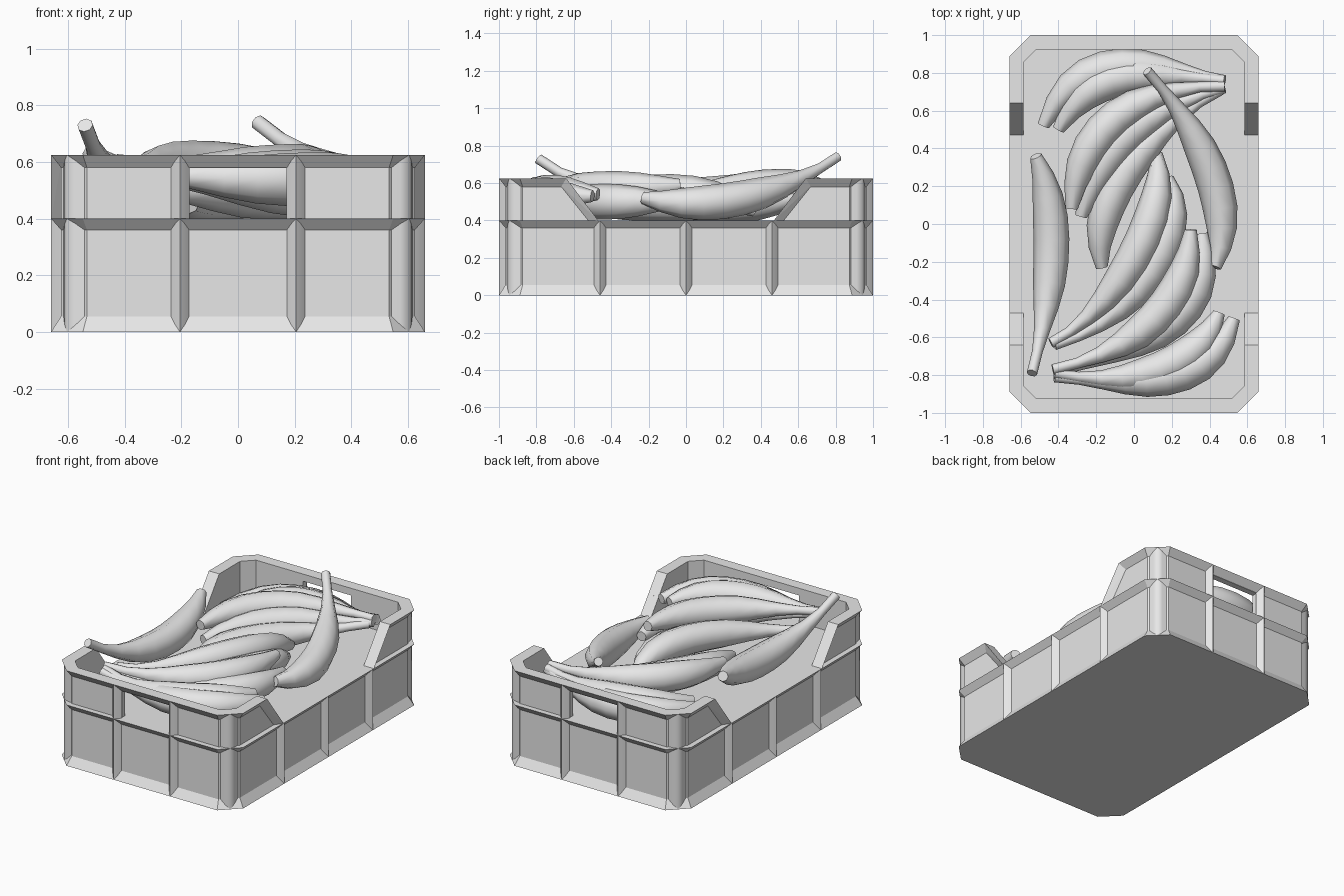
import bpy, bmesh, math
from mathutils import Vector

cube = bpy.data.objects.get("Cube")
if cube:
    bpy.data.objects.remove(cube)

grey = bpy.data.materials.new("light_grey")
grey.use_nodes = True
grey.diffuse_color = (0.8, 0.8, 0.8, 1)
grey.node_tree.nodes["Principled BSDF"].inputs["Base Color"].default_value = (0.8, 0.8, 0.8, 1)

HALF_X, HALF_Y, CHAMFER = 0.66, 1.0, 0.112
RECESS, WALL = 0.035, 0.075
DECK, RIM = 0.40, 0.625


def finish(bm, name, smooth_angle=None):
    bmesh.ops.recalc_face_normals(bm, faces=bm.faces)
    mesh = bpy.data.meshes.new(name)
    bm.to_mesh(mesh)
    bm.free()
    mesh.materials.append(grey)
    obj = bpy.data.objects.new(name, mesh)
    bpy.context.collection.objects.link(obj)
    if smooth_angle:
        bpy.ops.object.select_all(action='DESELECT')
        obj.select_set(True)
        bpy.context.view_layer.objects.active = obj
        bpy.ops.object.shade_smooth_by_angle(angle=math.radians(smooth_angle))
    return obj


def loft(bm, rings, closed=False):
    """Bridge successive rings of points; cap the ends unless closed."""
    loops = [[bm.verts.new(p) for p in ring] for ring in rings]
    pairs = list(zip(loops, loops[1:]))
    if closed:
        pairs.append((loops[-1], loops[0]))
    else:
        bm.faces.new(loops[0])
        bm.faces.new(loops[-1])
    n = len(loops[0])
    for a, b in pairs:
        for i in range(n):
            j = (i + 1) % n
            bm.faces.new((a[i], a[j], b[j], b[i]))


def octagon(inset, z):
    x, y = HALF_X - inset, HALF_Y - inset
    c = CHAMFER - inset * (2 - math.sqrt(2))
    return [(x, c - y, z), (x, y - c, z), (x - c, y, z), (c - x, y, z),
            (-x, y - c, z), (-x, c - y, z), (c - x, -y, z), (x - c, -y, z)]


def cut(target, profile):
    """Subtract a convex shape given by its corner points."""
    bm = bmesh.new()
    bmesh.ops.convex_hull(bm, input=[bm.verts.new(p) for p in profile])
    cutter = finish(bm, "cutter")
    cutter.hide_render = True
    mod = target.modifiers.new("cut", 'BOOLEAN')
    mod.object = cutter
    mod.solver = 'EXACT'
    bpy.context.view_layer.objects.active = target
    bpy.ops.object.modifier_apply(modifier=mod.name)
    bpy.data.objects.remove(cutter)


# Lower tray with flared foot and ledge
bm = bmesh.new()
loft(bm, [octagon(0, 0), octagon(RECESS, 0.055), octagon(RECESS, 0.36), octagon(0, DECK)])
finish(bm, "crate_tray")

# Upper wall, open along the long sides and with hand holes in the ends
bm = bmesh.new()
loft(bm, [octagon(RECESS, DECK - 0.005), octagon(RECESS, 0.58), octagon(0, RIM),
          octagon(WALL, RIM), octagon(WALL, DECK - 0.005)], closed=True)
wall = finish(bm, "crate_upper_wall")
cut(wall, [(x, s * y, z) for x in (-1, 1) for s in (-1, 1)
           for y, z in ((0.455, 0.38), (0.659, 0.65))])
cut(wall, [(x, y, z) for x in (-0.175, 0.175) for y in (-1.2, 1.2) for z in (0.38, 0.578)])

# Sloped lips beside the side openings
for sx in (-1, 1):
    for sy in (-1, 1):
        bm = bmesh.new()
        pts = []
        for edge, inner, z in ((0.47, 0.53, DECK), (0.64, 0.71, RIM)):
            for x, y in ((HALF_X, edge), (0.62, edge), (0.62, inner)):
                pts.append(bm.verts.new((sx * x, sy * y, z)))
        bmesh.ops.convex_hull(bm, input=pts)
        finish(bm, "side_opening_lip")


# Ridged vertical ribs, pointed where they meet the flares
def rib(x, y, normal, low, high, width):
    n = Vector(normal).normalized()
    side = Vector((-n.y, n.x, 0))
    profile = ((-1, -0.037), (-0.5, -0.016), (0, 0), (0.5, -0.016), (1, -0.037))
    ring = [Vector((x, y, 0)) + side * s * width + n * d for s, d in profile]
    bm = bmesh.new()
    loft(bm, [[(p.x, p.y, z) for p in ring] for z in (low, high)])
    finish(bm, "crate_rib", 75)


LOWER, UPPER = (0.001, DECK - 0.001), (DECK, RIM - 0.001)
for s in (-1, 1):
    for y in (-0.46, 0, 0.46):
        rib(s * HALF_X, y, (s, 0, 0), *LOWER, 0.034)
    for t in (-1, 1):
        for span in (LOWER, UPPER):
            rib(t * 0.205, s * HALF_Y, (0, s, 0), *span, 0.034)
            rib(t * (HALF_X - CHAMFER / 2), s * (HALF_Y - CHAMFER / 2), (t, s, 0), *span, 0.055)


# Bananas: a tapered tube through four points, tip first and stem last
RADII = (0.032, 0.058, 0.08, 0.092, 0.095, 0.093, 0.085, 0.066, 0.043, 0.028, 0.028)
SIDES = 8


def banana(*points):
    p = [Vector(q) for q in points]

    def at(t):
        total = Vector()
        for i in range(4):
            w = 1
            for j in range(4):
                if j != i:
                    w *= (3 * t - j) / (i - j)
            total += p[i] * w
        return total

    rings = []
    for k, r in enumerate(RADII):
        t = k / (len(RADII) - 1)
        tangent = (at(t + 0.01) - at(t - 0.01)).normalized()
        side = tangent.cross(Vector((0, 0, 1))).normalized()
        up = side.cross(tangent)
        angles = [math.tau * i / SIDES for i in range(SIDES)]
        rings.append([at(t) + r * (side * math.cos(a) + up * math.sin(a)) for a in angles])
    bm = bmesh.new()
    loft(bm, rings)
    finish(bm, "banana", 50)


# Loose pair along the sides
banana((-0.52, 0.36, 0.63), (-0.44, 0, 0.53), (-0.46, -0.4, 0.55), (-0.54, -0.79, 0.73))
banana((0.43, -0.23, 0.52), (0.45, 0.12, 0.495), (0.31, 0.48, 0.57), (0.07, 0.81, 0.74))
# Back bunch
banana((-0.48, 0.52, 0.48), (-0.22, 0.8, 0.5), (0.12, 0.83, 0.51), (0.48, 0.76, 0.56))
banana((-0.4, 0.5, 0.49), (-0.17, 0.74, 0.52), (0.12, 0.79, 0.53), (0.48, 0.76, 0.57))
banana((-0.33, 0.08, 0.57), (-0.21, 0.44, 0.58), (0.07, 0.66, 0.58), (0.48, 0.73, 0.58))
banana((-0.28, 0.04, 0.5), (-0.12, 0.38, 0.52), (0.13, 0.59, 0.53), (0.48, 0.72, 0.56))
banana((-0.17, -0.23, 0.45), (-0.13, 0.12, 0.48), (0.1, 0.45, 0.49), (0.46, 0.71, 0.55))
# Middle bunch
banana((0.12, 0.37, 0.45), (0.08, 0, 0.55), (-0.13, -0.37, 0.54), (-0.44, -0.63, 0.54))
banana((0.18, 0.24, 0.44), (0.17, -0.08, 0.49), (-0.05, -0.42, 0.49), (-0.42, -0.64, 0.53))
# Front bunch
banana((0.3, -0.03, 0.59), (0.21, -0.37, 0.57), (-0.04, -0.62, 0.57), (-0.43, -0.77, 0.6))
banana((0.36, -0.05, 0.5), (0.31, -0.38, 0.5), (0.05, -0.62, 0.51), (-0.42, -0.78, 0.58))
banana((0.45, -0.47, 0.54), (0.27, -0.7, 0.55), (-0.03, -0.81, 0.55), (-0.42, -0.79, 0.59))
banana((0.53, -0.5, 0.53), (0.32, -0.76, 0.54), (-0.01, -0.835, 0.54), (-0.42, -0.81, 0.58))
